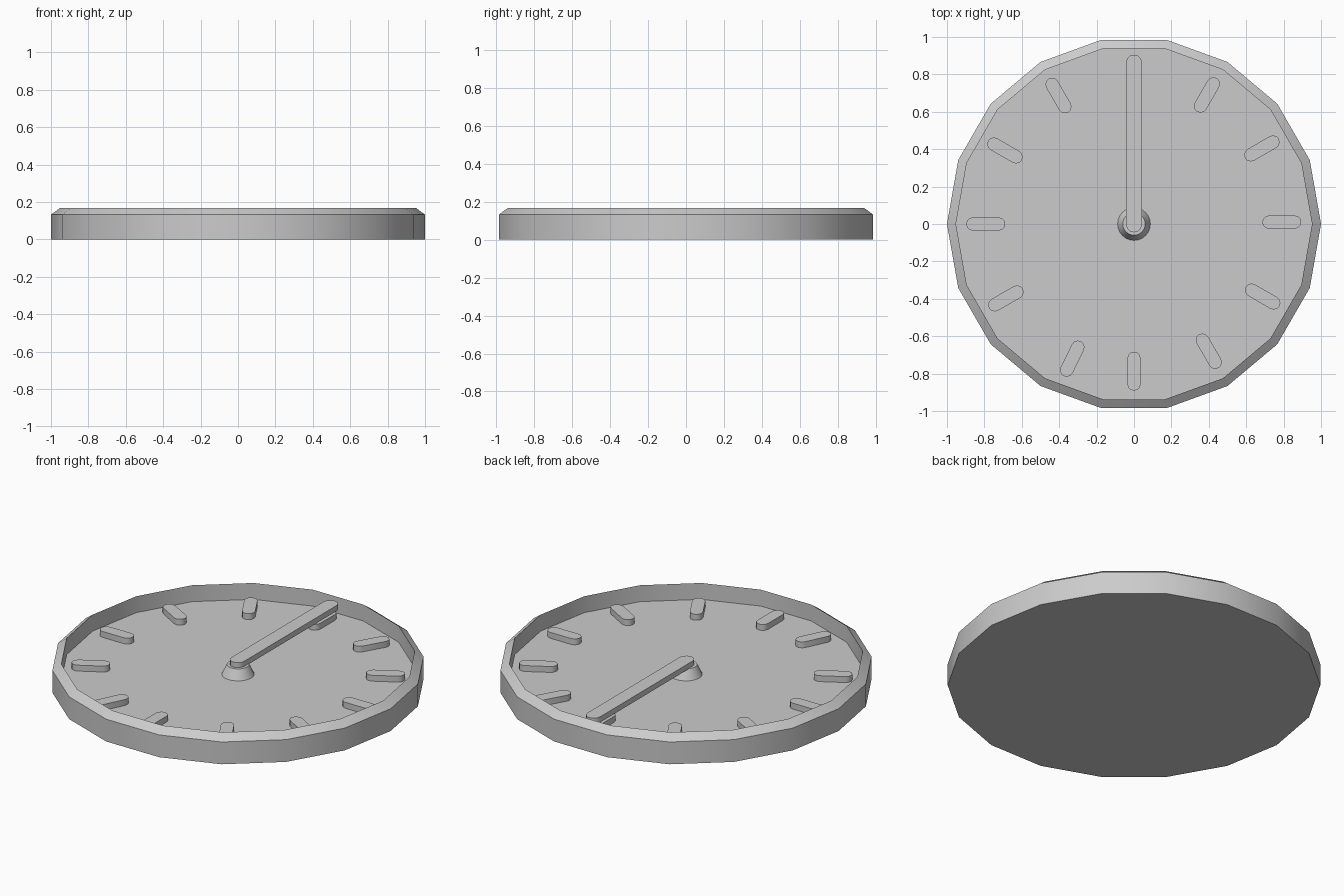
import bpy
from math import pi, sin, cos, radians

if "Cube" in bpy.data.objects:
    bpy.data.objects.remove(bpy.data.objects["Cube"])

FLOOR = 0.07


def make_mesh(name, verts, faces, smooth=None):
    mesh = bpy.data.meshes.new(name)
    mesh.from_pydata(verts, [], faces)
    mesh.update()
    ob = bpy.data.objects.new(name, mesh)
    bpy.context.collection.objects.link(ob)
    if smooth:
        bpy.ops.object.select_all(action='DESELECT')
        ob.select_set(True)
        bpy.context.view_layer.objects.active = ob
        bpy.ops.object.shade_smooth_by_angle(angle=radians(smooth))
    return ob


def lathe(name, profile, sides, smooth=None):
    """Revolve (radius, z) points around z, capping both ends."""
    verts = [(r * cos(2 * pi * i / sides), r * sin(2 * pi * i / sides), z)
             for r, z in profile for i in range(sides)]
    faces = [tuple(reversed(range(sides)))]
    for k in range(len(profile) - 1):
        for i in range(sides):
            j = (i + 1) % sides
            faces.append((k * sides + i, k * sides + j,
                          (k + 1) * sides + j, (k + 1) * sides + i))
    last = (len(profile) - 1) * sides
    faces.append(tuple(range(last, last + sides)))
    return make_mesh(name, verts, faces, smooth)


def pill(name, x, y, angle, length, width, z0, z1, seg=6):
    """Upright slab with round ends, its length along the given angle."""
    r = width / 2
    outline = []
    for end in (1, -1):
        for i in range(seg + 1):
            a = -pi / 2 + pi * i / seg
            outline.append((end * (length / 2 - r + r * cos(a)), end * r * sin(a)))
    n = len(outline)
    verts = [(px, py, z) for z in (z0, z1) for px, py in outline]
    faces = [tuple(reversed(range(n))), tuple(range(n, 2 * n))]
    faces += [(i, (i + 1) % n, n + (i + 1) % n, n + i) for i in range(n)]
    ob = make_mesh(name, verts, faces, 35)
    ob.location = (x, y, 0)
    ob.rotation_euler.z = radians(angle)
    return ob


# Dial tray: 18-sided, bevelled rim, recessed face
lathe("dial_case", [(1, 0), (1, 0.132), (0.952, 0.167), (0.952, FLOOR)], 18, 30)

# Hour markers: centre x, y and direction, slightly uneven by hand
markers = [(0.79, 0.01, 0), (0.684, 0.404, 30), (0.39, 0.69, 60),
           (0, 0.79, 90), (-0.404, 0.687, 120), (-0.69, 0.393, 150),
           (-0.793, 0, 180), (-0.685, -0.398, 210), (-0.33, -0.72, 244),
           (0, -0.787, 270), (0.40, -0.68, 300), (0.688, -0.388, 330)]
for i, (x, y, a) in enumerate(markers):
    pill(f"hour_marker_{i + 1}", x, y, a, 0.208, 0.071, FLOOR - 0.005, 0.105)

# Central hub and the single hand
lathe("hub", [(0.09, FLOOR - 0.005), (0.06, 0.128)], 24, 35)
pill("hand", 0, 0.43, 90, 0.95, 0.085, 0.125, 0.158)
